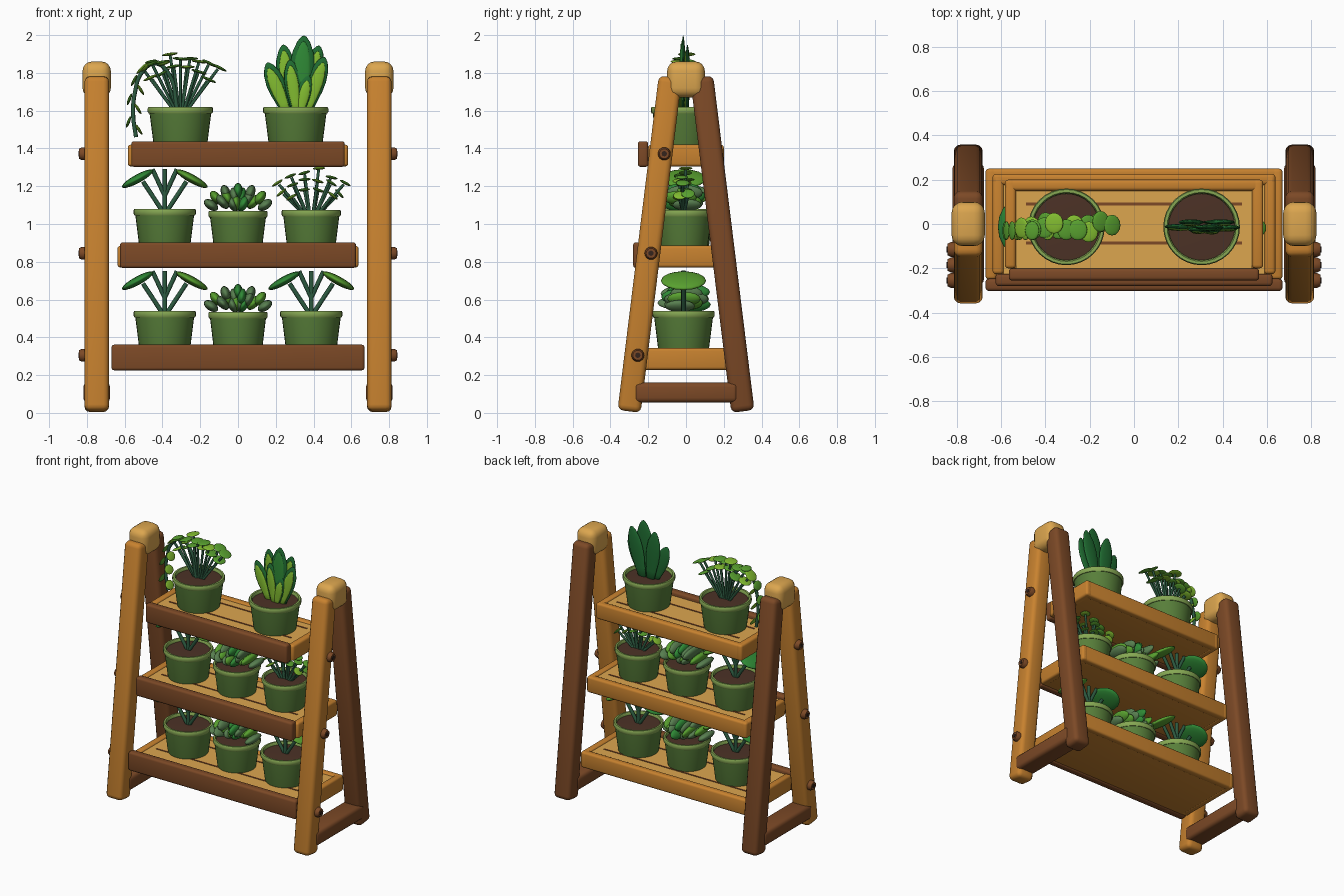
import bpy, bmesh, math, random
from mathutils import Matrix, Vector

if "Cube" in bpy.data.objects:
    bpy.data.objects.remove(bpy.data.objects["Cube"])

random.seed(4)


def material(name, hexcode):
    m = bpy.data.materials.new(name)
    rgb = [int(hexcode[i:i + 2], 16) / 255 for i in (0, 2, 4)]
    m.diffuse_color = [((c + 0.055) / 1.055) ** 2.4 for c in rgb] + [1]
    m.use_nodes = True
    m.node_tree.nodes["Principled BSDF"].inputs["Base Color"].default_value = m.diffuse_color
    return m


ORANGE = material("orange_wood", "C8822F")
BROWN = material("brown_wood", "7C4926")
TAN = material("tan_wood", "DCA64F")
POT = material("pot_green", "587F3A")
RIM = material("rim_green", "86A853")
SOIL = material("soil", "4C3226")
DARK = material("dark_metal", "33231C")
STEM = material("stem_green", "2C5A40")
DEEP = material("deep_leaf", "1F6B31")
MID = material("mid_leaf", "2F8A36")
LIGHT = material("light_leaf", "82BC30")
FRESH = material("fresh_leaf", "58A02F")
SAGE = material("sage_leaf", "587F50")


def finish(bm, name, mat, angle=40):
    bmesh.ops.recalc_face_normals(bm, faces=bm.faces)
    me = bpy.data.meshes.new(name)
    bm.to_mesh(me)
    bm.free()
    me.polygons.foreach_set("use_smooth", [True] * len(me.polygons))
    me.set_sharp_from_angle(angle=math.radians(angle))
    me.materials.append(mat)
    ob = bpy.data.objects.new(name, me)
    bpy.context.collection.objects.link(ob)
    return ob


def box(name, mat, center, size, bevel=0.015, rot_x=0.0, segs=3):
    bm = bmesh.new()
    bmesh.ops.create_cube(bm, size=1, matrix=Matrix.Diagonal((*size, 1)))
    if bevel:
        bmesh.ops.bevel(bm, geom=bm.edges[:], offset=bevel, segments=segs, profile=0.5, affect='EDGES')
    bm.transform(Matrix.Translation(center) @ Matrix.Rotation(rot_x, 4, 'X'))
    return finish(bm, name, mat)


def span(name, mat, x, y, z, bevel=0.015):
    return box(name, mat, [(a + b) / 2 for a, b in (x, y, z)], [b - a for a, b in (x, y, z)], bevel)


def lathe(name, mat, profile, matrix, n=32, angle=40):
    bm = bmesh.new()
    vs = [bm.verts.new((r, 0, z)) for r, z in profile]
    es = [bm.edges.new(p) for p in zip(vs, vs[1:])]
    bmesh.ops.spin(bm, geom=vs + es, cent=(0, 0, 0), axis=(0, 0, 1), angle=math.tau, steps=n)
    bmesh.ops.remove_doubles(bm, verts=bm.verts[:], dist=1e-5)
    bm.transform(matrix)
    return finish(bm, name, mat, angle)


def leaf(name, mat, center, length, width, thick, slope):
    """Ellipsoid leaf, long in the x-z plane, broad along y; slope in radians above +x."""
    bm = bmesh.new()
    bmesh.ops.create_uvsphere(bm, u_segments=16, v_segments=10, radius=0.5)
    bm.transform(Matrix.Translation(center) @ Matrix.Rotation(-slope, 4, 'Y')
                 @ Matrix.Diagonal((length, width, thick, 1)))
    return finish(bm, name, mat, 80)


def stem(name, points, radius=0.01, smooth=False):
    cu = bpy.data.curves.new(name, 'CURVE')
    cu.dimensions = '3D'
    cu.bevel_depth, cu.bevel_resolution, cu.use_fill_caps = radius, 2, True
    if smooth:
        sp = cu.splines.new('BEZIER')
        sp.bezier_points.add(len(points) - 1)
        for b, p in zip(sp.bezier_points, points):
            b.co = p
            b.handle_left_type = b.handle_right_type = 'AUTO'
    else:
        sp = cu.splines.new('POLY')
        sp.points.add(len(points) - 1)
        for b, p in zip(sp.points, points):
            b.co = (*p, 1)
    cu.materials.append(STEM)
    bpy.context.collection.objects.link(bpy.data.objects.new(name, cu))


# A-frame sides: legs, caps, foot braces and bolts
TILT = math.atan2(0.218, 1.77)
for s in (-1, 1):
    x = s * 0.748
    for f, nm, mat in ((-1, "front_leg", ORANGE), (1, "rear_leg", BROWN)):
        box(nm, mat, (x, f * 0.192, 0.893), (0.13, 0.123, 1.783), 0.03, f * TILT)
    box("top_cap", TAN, (x, 0, 1.765), (0.15, 0.2, 0.19), 0.05, segs=4)
    box("foot_brace", BROWN, (x, 0, 0.108), (0.142, 0.55, 0.106), 0.025)
    for y, z in ((-0.115, 1.372), (-0.185, 0.845), (-0.255, 0.305)):
        m = Matrix.Translation((s * 0.8, y, z)) @ Matrix.Rotation(s * math.pi / 2, 4, 'Y')
        lathe("bolt_head", BROWN, [(0, 0), (0.034, 0), (0.034, 0.026), (0.026, 0.042), (0, 0.042)], m, 16)
        lathe("bolt_core", DARK, [(0, 0.03), (0.014, 0.03), (0.014, 0.045), (0, 0.045)], m, 12)


# Tray shelves: base, rails, deck, grooves and front board
def shelf(z, w, board_w, d, front):
    t = 0.05
    top = z + 0.115
    span("shelf_base", ORANGE, (-w + 0.01, w - 0.01), (-d, d - 0.01), (z + 0.002, z + 0.06), 0.008)
    for s in (-1, 1):
        a, b = sorted((s * w, s * (w - t)))
        span("shelf_side_rail", ORANGE, (a, b), (-d, d), (z, top), 0.015)
    span("shelf_back_rail", ORANGE, (-w, w), (d - t, d), (z, top), 0.015)
    span("shelf_deck", TAN, (-w + t, w - t), (-d, d - t), (z + 0.05, top - 0.01), 0)
    for gy in (0.45 * d, -0.43 * d):
        span("deck_groove", BROWN, (-w + 0.095, w - 0.095), (gy - 0.006, gy + 0.006), (z + 0.09, top - 0.007), 0)
    span("shelf_front_board", BROWN, (-board_w, board_w), (front, front + 0.055), (z - 0.003, z + 0.133), 0.015)


shelf(0.228, 0.67, 0.67, 0.25, -0.302)
shelf(0.77, 0.638, 0.625, 0.226, -0.28)
shelf(1.305, 0.583, 0.565, 0.2, -0.255)

PY = -0.013


# Pots with rim and soil
def pot(x, z0, r, h):
    m = Matrix.Translation((x, PY, z0))
    lathe("pot_body", POT, [(0, 0), (0.8 * r, 0), (0.82 * r, 0.012), (0.95 * r, h - 0.025), (0.86 * r, h - 0.025)], m)
    lathe("pot_rim", RIM, [(0.86 * r, h - 0.035), (0.97 * r, h - 0.035), (r, h - 0.026), (r, h - 0.008),
                           (0.975 * r, h), (0.9 * r, h), (0.87 * r, h - 0.008), (0.86 * r, h - 0.035)], m)
    lathe("pot_soil", SOIL, [(0, h - 0.014), (0.88 * r, h - 0.02)], m)
    return x, z0 + h


# Broad-leaf plant: branching stems and wide drooping leaves
def broad_plant(x, z):
    b = (x, PY, z - 0.03)
    stem("broad_stem", [b, (x, PY, z + 0.21)], 0.013)
    for s in (-1, 1):
        stem("broad_stem", [b, (x + s * 0.115, PY, z + 0.145)], 0.012)
        stem("broad_stem", [(x, PY, z + 0.07), (x + s * 0.065, PY, z + 0.21)], 0.012)
        leaf("broad_leaf", MID if s < 0 else FRESH, (x + s * 0.143, PY, z + 0.16), 0.19, 0.24, 0.045, -s * 0.5)


# Rosette plant: overlapping wide leaves
def rosette_plant(x, z):
    for n, rx, rz, size, spread in ((7, 0.145, 0.09, 0.085, 80), (6, 0.095, 0.065, 0.09, 60), (4, 0.045, 0.03, 0.09, 40)):
        for i in range(n):
            a = math.radians(-spread + 2 * spread * i / (n - 1))
            c = (x + rx * math.sin(a), PY + random.uniform(-0.03, 0.03), z + 0.015 + rz * math.cos(a))
            leaf("rosette_leaf", (SAGE, FRESH, SAGE, MID)[i % 4], c, size, random.uniform(0.15, 0.25), 0.05,
                 math.pi / 2 - a * 0.7)


# Round-leaf plant: fan of stems each ending in a thin disc
def fan_plant(name, x, z, layers, size):
    for n, reach, spread in layers:
        for i in range(n):
            a = math.radians(-spread + 2 * spread * i / (n - 1))
            r = reach * random.uniform(0.93, 1.05)
            y = PY + random.uniform(-0.025, 0.025)
            tip = Vector((x + r * math.sin(a), y, z - 0.02 + r * math.cos(a)))
            base = Vector((x + 0.04 * math.sin(a), PY, z - 0.03))
            stem(name + "_stem", [base, tip], 0.008)
            leaf(name + "_leaf", FRESH if i % 3 else LIGHT, tip + Vector((0.012 * math.sin(a), 0, 0.008)),
                 size, size * 1.1, 0.016, -a * 0.8 + random.uniform(-0.2, 0.2))


broad_plant(*pot(-0.388, 0.332, 0.165, 0.208))
rosette_plant(*pot(0, 0.332, 0.157, 0.203))
broad_plant(*pot(0.388, 0.332, 0.165, 0.208))
broad_plant(*pot(-0.388, 0.873, 0.165, 0.207))
rosette_plant(*pot(0, 0.873, 0.157, 0.197))
fan_plant("bushy", *pot(0.388, 0.873, 0.157, 0.202), ((6, 0.225, 48), (6, 0.18, 55), (4, 0.13, 50)), 0.065)

# Top left: round-leaf plant with a trailing vine
fan_plant("round", *pot(-0.305, 1.408, 0.173, 0.212), ((9, 0.285, 42), (6, 0.22, 42)), 0.085)
vine = [(-0.32, -0.02, 1.6), (-0.37, -0.02, 1.8), (-0.44, -0.025, 1.85), (-0.51, -0.03, 1.8),
        (-0.545, -0.03, 1.7), (-0.555, -0.03, 1.58), (-0.54, -0.03, 1.46)]
stem("trailing_vine", vine, 0.011, True)
for i, (lx, lz, sl) in enumerate(((-0.39, 1.85, 0.3), (-0.46, 1.86, 0.2), (-0.49, 1.83, 0.8), (-0.55, 1.76, 1.1),
                                  (-0.515, 1.71, -1.0), (-0.575, 1.66, 1.2), (-0.53, 1.61, -1.0),
                                  (-0.58, 1.54, 1.2), (-0.525, 1.5, -1.0))):
    leaf("vine_leaf", FRESH if i % 2 else LIGHT, (lx, -0.03, lz), 0.065, 0.085, 0.016, sl)

# Top right: upright blades, dark with a lighter front inlay
bx, bz = pot(0.305, 1.408, 0.173, 0.212)
BLADE = [(0, 0), (0.28, 0.02), (0.36, 0.2), (0.47, 0.42), (0.5, 0.6), (0.43, 0.78), (0.26, 0.92), (0.1, 0.985), (0, 1)]


def blade(name, mat, x0, x1, z1, width, y, thick):
    d = Vector((x1 - x0, 0, z1 - (bz - 0.03)))
    m = (Matrix.Translation((x0, y, bz - 0.03)) @ Matrix.Rotation(math.atan2(d.x, d.z), 4, 'Y')
         @ Matrix.Diagonal((width, thick, d.length, 1)))
    lathe(name, mat, BLADE, m, 16, 80)


for x0, x1, z1, w, y, inlay in ((0.325, 0.35, 1.998, 0.13, -0.015, MID), (0.28, 0.24, 1.95, 0.11, 0.008, LIGHT),
                                (0.34, 0.43, 1.945, 0.11, 0.008, LIGHT), (0.26, 0.155, 1.855, 0.1, -0.012, LIGHT),
                                (0.36, 0.458, 1.885, 0.1, -0.016, LIGHT), (0.31, 0.275, 1.87, 0.09, -0.026, LIGHT),
                                (0.33, 0.37, 1.79, 0.08, -0.028, LIGHT)):
    blade("blade_leaf", DEEP, x0, x1, z1, w, y, 0.026)
    blade("blade_inlay", inlay, x0, x0 + 0.94 * (x1 - x0), z1 - 0.03, w * 0.68, y - 0.01, 0.018)
